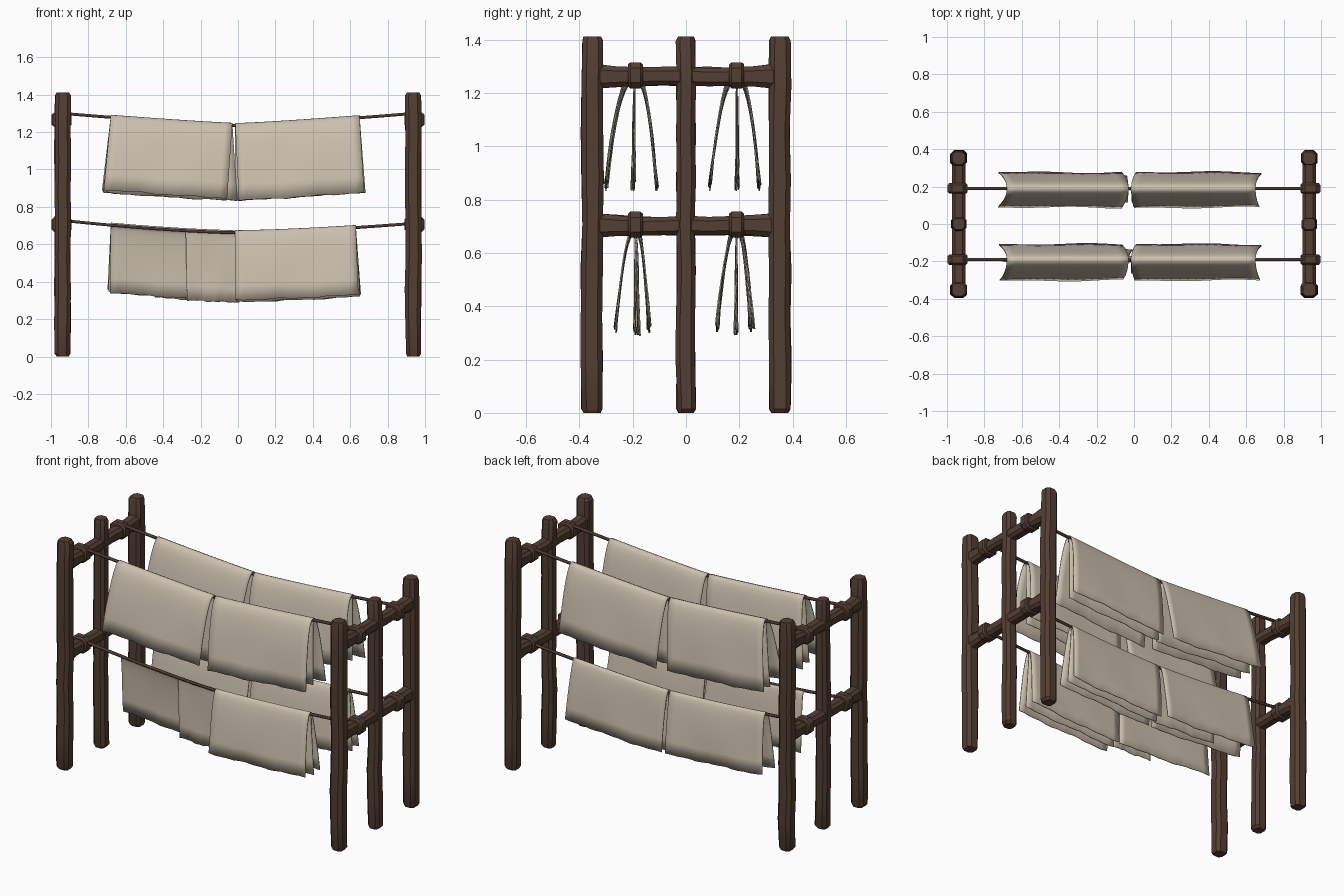
import bpy, bmesh, math, random
from mathutils import Vector

if "Cube" in bpy.data.objects:
    bpy.data.objects.remove(bpy.data.objects["Cube"])

random.seed(4)


def material(name, rgb):
    m = bpy.data.materials.new(name)
    m.diffuse_color = (*rgb, 1)
    m.use_nodes = True
    m.node_tree.nodes["Principled BSDF"].inputs["Base Color"].default_value = m.diffuse_color
    return m


WOOD = material("dark brown wood", (0.088, 0.049, 0.033))
ROPE = material("brown rope", (0.075, 0.042, 0.028))
CLOTH = material("undyed linen", (0.60, 0.53, 0.42))


def finish(name, bm, mat, angle=35):
    bmesh.ops.recalc_face_normals(bm, faces=bm.faces)
    me = bpy.data.meshes.new(name)
    bm.to_mesh(me)
    bm.free()
    me.materials.append(mat)
    ob = bpy.data.objects.new(name, me)
    bpy.context.collection.objects.link(ob)
    bpy.ops.object.select_all(action='DESELECT')
    ob.select_set(True)
    bpy.context.view_layer.objects.active = ob
    bpy.ops.object.shade_smooth_by_angle(angle=math.radians(angle))
    return ob


def timber(name, stations, axis):
    """Loft a chamfered square; stations = (centre, half width, half depth)."""
    bm = bmesh.new()
    prev = None
    for c, w, d in stations:
        ring = []
        for a, b in ((1, .55), (.55, 1), (-.55, 1), (-1, .55),
                     (-1, -.55), (-.55, -1), (.55, -1), (1, -.55)):
            off = (a * w, b * d, 0) if axis == 'Z' else (a * w, 0, b * d)
            ring.append(bm.verts.new(Vector(c) + Vector(off)))
        if prev:
            for i in range(8):
                j = (i + 1) % 8
                bm.faces.new((prev[i], prev[j], ring[j], ring[i]))
        else:
            bm.faces.new(ring)
        prev = ring
    bm.faces.new(prev)
    return finish(name, bm, WOOD)


def jit(a):
    return random.uniform(-a, a)


# Posts, crossbeams and lashings on both ends
for sx, side in ((-1, "left"), (1, "right")):
    for y, w, label in ((-.352, .040, "front"), (0, .036, "middle"), (.352, .040, "back")):
        st = [((sx * .937, y, 0), w * .8, w * .8)]
        for k in range(9):
            z = .015 + k * (1.38 / 8)
            st.append(((sx * .937 + jit(.003), y + jit(.003), z),
                       w + .002 + jit(.002), w + jit(.002)))
        st.append(((sx * .937, y, 1.412), w * .82, w * .82))
        timber(f"{side}_{label}_post", st, 'Z')
    for z, level in ((1.262, "upper"), (.702, "lower")):
        st = []
        for k in range(9):
            y = -.34 + k * .085
            st.append(((sx * .937, y, z + jit(.003)), .036,
                       .034 + .013 * abs(y / .34) ** 4 + (.002 if k == 4 else 0)))
        timber(f"{side}_{level}_crossbeam", st, 'Y')
        for y, where in ((-.19, "front"), (.19, "back")):
            st = [((sx * .943, y + dy, z + .004), .053 - e, .049 - e)
                  for dy, e in ((-.028, .008), (-.019, 0), (.019, 0), (.028, .008))]
            timber(f"{side}_{level}_{where}_lashing", st, 'Y')


def upper_line(x):
    return 1.235 + .07 * abs(x) ** 1.2


def lower_line(x):
    return .662 + (.055 if x > 0 else .072) * abs(x) ** 1.5


# Sagging ropes
def rope(name, line, y):
    cu = bpy.data.curves.new(name, 'CURVE')
    cu.dimensions = '3D'
    cu.bevel_depth = .009
    cu.bevel_resolution = 1
    cu.use_fill_caps = True
    sp = cu.splines.new('POLY')
    sp.points.add(20)
    for i, p in enumerate(sp.points):
        x = -.93 + i * .093
        p.co = (x, y, line(x), 1)
    cu.materials.append(ROPE)
    ob = bpy.data.objects.new(name, cu)
    bpy.context.collection.objects.link(ob)


# Cloth sheet: leaves = (bottom y offset, drop), one leaf or a draped pair
def cloth(name, line, y, top, bottom, leaves, ripple=.006):
    nx, nt = 16, 9
    phase = random.uniform(0, 6)
    rows = []
    for side, (d, drop) in enumerate(leaves):
        steps = range(nt, -1, -1) if side == 0 else range(1, nt + 1)
        shift = jit(.008)
        for i in steps:
            s = i / nt
            t = s * s
            row = []
            for k in range(nx + 1):
                u = k / nx
                xt = top[0] + (top[1] - top[0]) * u
                xb = bottom[0] + (bottom[1] - bottom[0]) * u + shift
                x = xt + (xb - xt) * t
                wave = math.sin(u * 7 + phase + side * 2) * math.sin(t * 3 + u * 2)
                hem = .005 * t * math.sin(u * 23 + phase) * math.cos(u * 9)
                row.append((x, y + d * s ** .9 + ripple * t * wave,
                            line(xt) + .011 - drop * t + hem))
            rows.append(row)
    bm = bmesh.new()
    grid = [[bm.verts.new(c) for c in r] for r in rows]
    for a, b in zip(grid, grid[1:]):
        for k in range(nx):
            bm.faces.new((a[k], a[k + 1], b[k + 1], b[k]))
    ob = finish(name, bm, CLOTH, 60)
    mod = ob.modifiers.new("thickness", 'SOLIDIFY')
    mod.thickness = .005
    mod.offset = 0


LT, RT = (-.68, -.03), (-.015, .65)
for y, where in ((-.19, "front"), (.19, "back")):
    rope(f"{where}_upper_rope", upper_line, y)
    rope(f"{where}_lower_rope", lower_line, y)
    # Upper cloths with an inner layer
    o = -.01 if y < 0 else 0
    lb, rb = (-.72, -.06), (.005, .675)
    cloth(f"{where}_upper_left_cloth", upper_line, y, LT, lb, ((-.1 + o, .40), (.085 + o / 2, .41)))
    cloth(f"{where}_upper_right_cloth", upper_line, y, RT, rb, ((-.1 + o, .41), (.085 + o / 2, .41)))
    cloth(f"{where}_upper_left_inner_layer", upper_line, y, LT, (-.71, -.01), ((.0 + o, .415),))
    cloth(f"{where}_upper_right_inner_layer", upper_line, y, RT, (-.02, .645), ((.005 + o, .41),))
    # Lower right cloth
    lr = (-.01, .65)
    cloth(f"{where}_lower_right_cloth", lower_line, y, (-.015, .63), lr, ((-.073, .37), (.052, .37)))
    cloth(f"{where}_lower_right_inner_layer", lower_line, y, (-.015, .63), lr, ((.0, .38),))

# Lower left cloths: the front one has slipped behind its rope
cloth("back_lower_left_cloth", lower_line, .19, LT, (-.69, -.03), ((-.07, .37), (.062, .36)))
cloth("back_lower_left_inner_layer", lower_line, .19, (-.45, -.02), (-.45, -.0), ((-.005, .38),))
cloth("front_lower_left_cloth", lambda x: lower_line(x) - .012, -.182, LT, (-.69, -.01),
      ((.04, .36),))
cloth("front_lower_left_inner_layer", lambda x: lower_line(x) - .018, -.186, (-.28, .0),
      (-.28, .0), ((.008, .365),))
